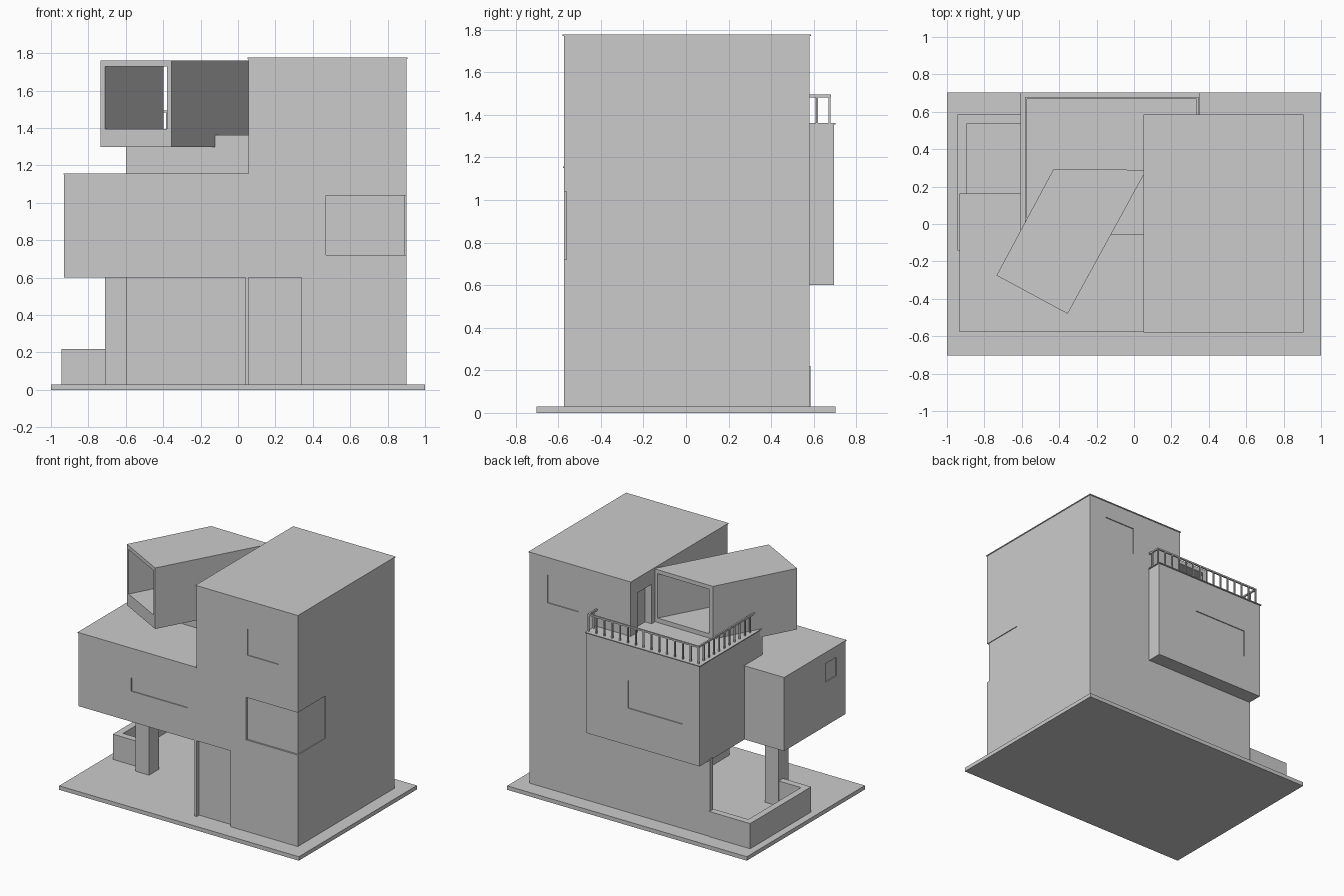
import bpy, bmesh, math
from mathutils import Vector

if "Cube" in bpy.data.objects:
    bpy.data.objects.remove(bpy.data.objects["Cube"])

mat = bpy.data.materials.new("light_grey")
mat.diffuse_color = (0.6, 0.6, 0.6, 1)
mat.use_nodes = True
mat.node_tree.nodes["Principled BSDF"].inputs["Base Color"].default_value = mat.diffuse_color


def prism(name, pts, z0, z1):
    """Upright prism from a plan outline (anticlockwise)."""
    bm = bmesh.new()
    face = bm.faces.new([bm.verts.new((x, y, z0)) for x, y in pts])
    ext = bmesh.ops.extrude_face_region(bm, geom=[face])["geom"]
    bmesh.ops.translate(bm, vec=(0, 0, z1 - z0),
                        verts=[v for v in ext if isinstance(v, bmesh.types.BMVert)])
    bmesh.ops.recalc_face_normals(bm, faces=bm.faces[:])
    me = bpy.data.meshes.new(name)
    bm.to_mesh(me)
    bm.free()
    me.materials.append(mat)
    ob = bpy.data.objects.new(name, me)
    bpy.context.scene.collection.objects.link(ob)
    return ob


def box(name, x0, x1, y0, y1, z0, z1):
    return prism(name, [(x0, y0), (x1, y0), (x1, y1), (x0, y1)], z0, z1)


def cut(target, *cutters):
    """Subtract the cutters, then keep them out of the result."""
    for c in cutters:
        m = target.modifiers.new("cut", "BOOLEAN")
        m.operation, m.solver, m.object = "DIFFERENCE", "EXACT", c
    bpy.context.view_layer.update()
    dg = bpy.context.evaluated_depsgraph_get()
    me = bpy.data.meshes.new_from_object(target.evaluated_get(dg))
    target.modifiers.clear()
    target.data = me
    for c in cutters:
        bpy.data.objects.remove(c)


# Ground slab
box("ground_slab", -1, 1, -0.703, 0.703, 0, 0.03)

# Tower with recessed windows, entrance and terrace door
tower = box("tower", 0.055, 0.90, -0.573, 0.58, 0.03, 1.77)
cut(tower,
    box("corner_window_front", 0.47, 0.95, -0.65, -0.560, 0.72, 1.04),
    box("corner_window_side", 0.894, 0.95, -0.65, -0.24, 0.72, 1.04),
    box("upper_front_window", 0.48, 0.74, -0.65, -0.566, 1.36, 1.56),
    box("upper_back_window", 0.49, 0.75, 0.573, 0.65, 1.43, 1.64),
    box("entrance", 0.0, 0.34, -0.65, -0.543, 0.0, 0.602),
    box("terrace_door", 0.0, 0.11, 0.33, 0.50, 1.362, 1.66))
box("tower_cap", 0.05, 0.905, -0.579, 0.586, 1.769, 1.776)

# Thin side panel beside the entrance
box("entrance_side_panel", 0.04, 0.056, -0.573, 0.56, 0.03, 0.61)

# Left wing, carried by a pillar
wing = box("left_wing", -0.93, 0.056, -0.573, 0.16, 0.60, 1.153)
cut(wing,
    box("strip_window", -0.49, -0.02, -0.65, -0.566, 0.83, 0.93),
    box("side_window", -0.98, -0.923, -0.465, -0.333, 0.93, 1.07))
box("wing_cap", -0.934, 0.055, -0.578, 0.164, 1.151, 1.158)
box("pillar", -0.71, -0.595, -0.21, -0.09, 0.03, 0.61)

# Back block with the roof terrace
block = box("back_block", -0.60, 0.345, -0.055, 0.694, 0.60, 1.357)
cut(block, box("block_window", -0.455, 0.0, 0.687, 0.75, 0.88, 1.09))
box("terrace_cap", -0.608, 0.352, -0.058, 0.703, 1.355, 1.362)
box("ground_floor_back_wall", -0.605, 0.06, 0.542, 0.58, 0.03, 0.61)

# U-shaped planter wall
prism("planter_wall", [(-0.945, -0.142), (-0.70, -0.142), (-0.70, -0.092), (-0.895, -0.092),
                       (-0.895, 0.535), (-0.60, 0.535), (-0.60, 0.585), (-0.945, 0.585)], 0.03, 0.22)

# Skewed viewing box: a tube open at both ends
A, B = Vector((-0.735, -0.275)), Vector((-0.355, -0.48))
C, D = Vector((0.066, 0.289)), Vector((-0.43, 0.294))
viewing_box = prism("viewing_box", [A, B, C, D], 1.30, 1.76)
u = (B - A).normalized() * 0.028
dl, dr = (D - A).normalized() * 0.3, (C - B).normalized() * 0.3
cut(viewing_box, prism("tube_hole", [A + u - dl, B - u - dr, C - u + dr, D + u + dl], 1.395, 1.73))

# Terrace railing: handrail and evenly spaced balusters
X0, X1, Y0, Y1, r = -0.577, 0.340, 0.0, 0.674, 0.006
box("handrail_left", X0 - r, X0 + r, Y0, Y1 + r, 1.482, 1.494)
box("handrail_back", X0 - r, X1 + r, Y1 - r, Y1 + r, 1.482, 1.494)
box("handrail_right", X1 - r, X1 + r, 0.58, Y1 + r, 1.482, 1.494)
spots = [(X0 + (X1 - X0) * i / 14, Y1) for i in range(15)]
spots += [(X0, Y1 - (Y1 - Y0) * i / 11) for i in range(1, 12)]
spots.append((X1, 0.615))
for x, y in spots:
    box("baluster", x - 0.005, x + 0.005, y - 0.005, y + 0.005, 1.36, 1.485)
